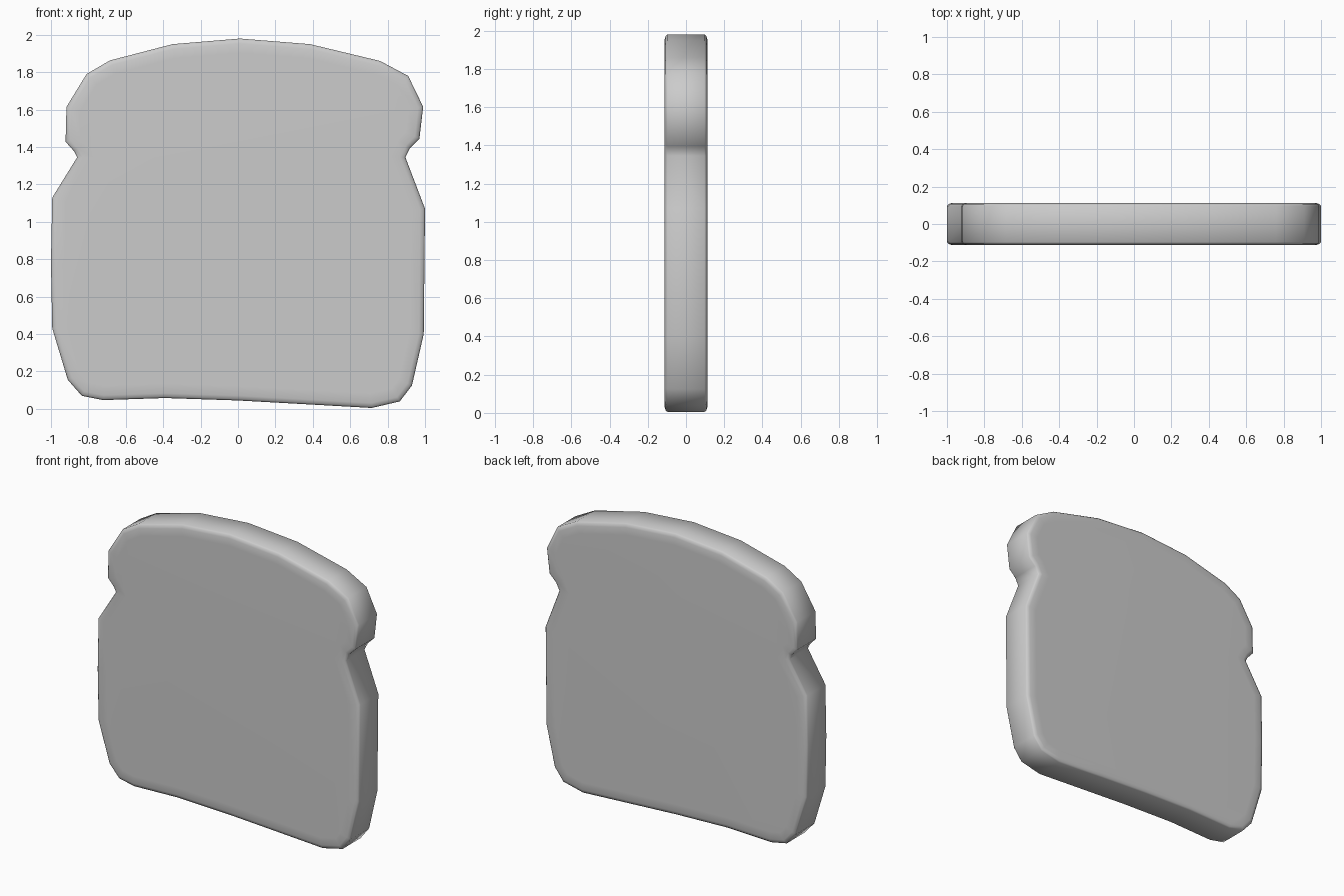
import bpy, bmesh

if "Cube" in bpy.data.objects:
    bpy.data.objects.remove(bpy.data.objects["Cube"])

# Slice outline (x, z), clockwise from the crown
OUTLINE = [
    (0.01, 1.98), (0.385, 1.95), (0.76, 1.86), (0.91, 1.78), (0.99, 1.615),
    (0.97, 1.445), (0.92, 1.395), (0.895, 1.345), (1.0, 1.07), (0.993, 0.40),
    (0.93, 0.125), (0.865, 0.04), (0.715, 0.005), (0.36, 0.025), (0.0, 0.045),
    (-0.39, 0.058), (-0.72, 0.047), (-0.835, 0.07), (-0.91, 0.155),
    (-0.993, 0.43), (-1.0, 0.78), (-0.993, 1.13), (-0.86, 1.345),
    (-0.877, 1.378), (-0.922, 1.428), (-0.917, 1.615), (-0.81, 1.79),
    (-0.685, 1.863), (-0.35, 1.95),
]
HALF = 0.113        # half thickness
STEPS = [(0.008, 0.009), (0.018, 0.006), (0.05, 0.001)]   # rim: inset, rise

bm = bmesh.new()
edge_y = HALF - sum(rise for _, rise in STEPS)
front = [bm.verts.new((x, -edge_y, z)) for x, z in OUTLINE]
back = [bm.verts.new((x, edge_y, z)) for x, z in OUTLINE]

# Crust band and the two cut faces
n = len(OUTLINE)
for i in range(n):
    j = (i + 1) % n
    bm.faces.new((front[i], front[j], back[j], back[i]))
caps = [bm.faces.new(front), bm.faces.new(back[::-1])]
bmesh.ops.recalc_face_normals(bm, faces=bm.faces[:])

# Soft rounded rim on both faces
for cap in caps:
    for width, rise in STEPS:
        bmesh.ops.inset_region(bm, faces=[cap], thickness=width, depth=0,
                               use_even_offset=True, use_boundary=True)
        sign = 1 if cap.normal.y > 0 else -1
        for v in cap.verts:
            v.co.y += sign * rise
        cap.normal_update()

mesh = bpy.data.meshes.new("bread_slice")
bm.to_mesh(mesh)
bm.free()
for p in mesh.polygons:
    p.use_smooth = True
bread = bpy.data.objects.new("bread_slice", mesh)
bpy.context.collection.objects.link(bread)
